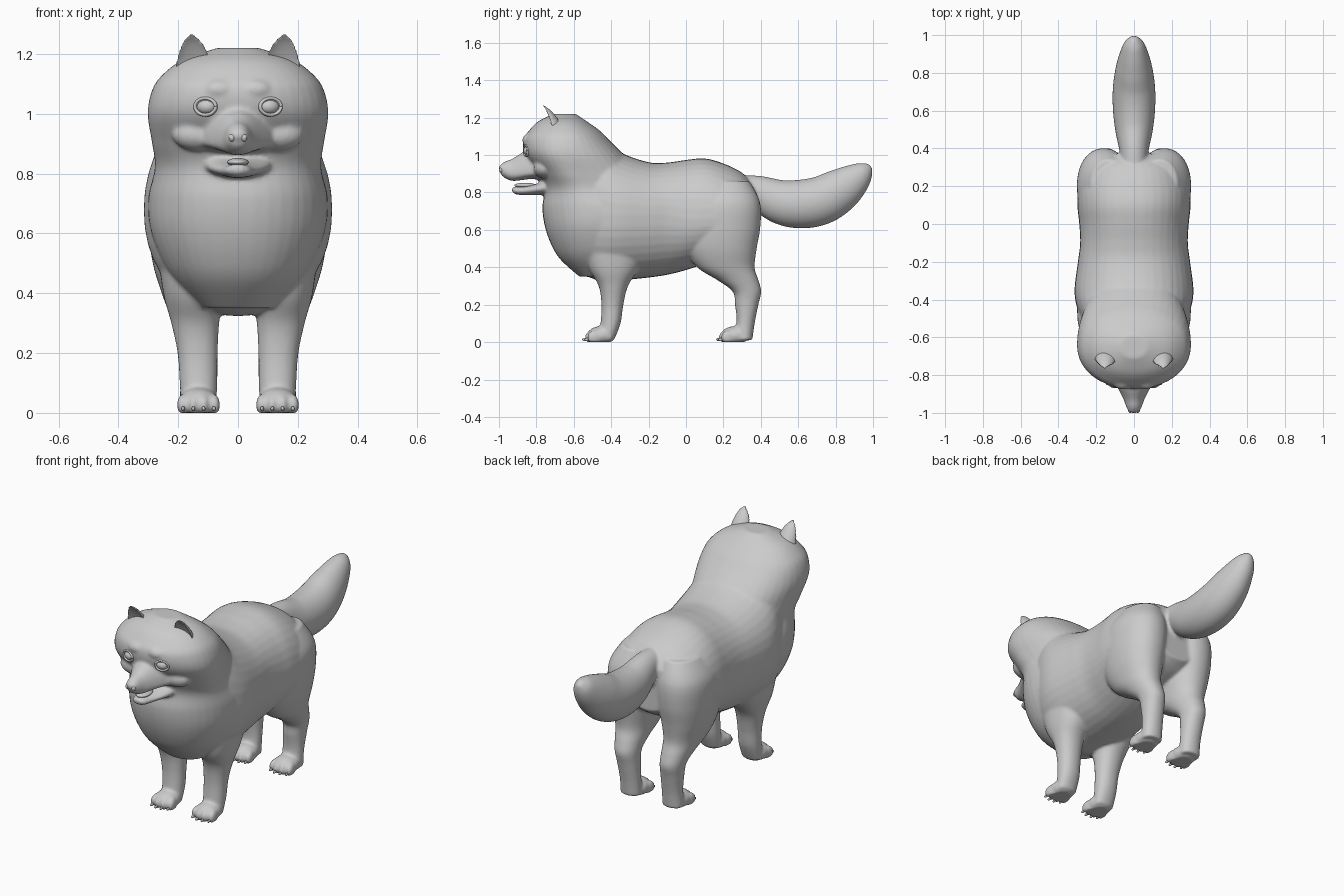
import bpy, bmesh, math
from mathutils import Vector, Matrix

cube = bpy.data.objects.get("Cube")
if cube:
    bpy.data.objects.remove(cube, do_unlink=True)

fur = bpy.data.materials.new("plain_grey")
fur.use_nodes = True
grey = (0.6, 0.6, 0.6, 1)
fur.diffuse_color = grey
fur.node_tree.nodes["Principled BSDF"].inputs["Base Color"].default_value = grey
SEG = 40


def spline(rows, n=6):
    """Smoothly resample rows of numbers."""
    rows = [Vector(r) for r in rows]
    out = []
    for i in range(len(rows) - 1):
        a, b, c, d = rows[max(i - 1, 0)], rows[i], rows[i + 1], rows[min(i + 2, len(rows) - 1)]
        for k in range(n):
            t = k / n
            out.append(b + (c - a) * (t / 2) + (a * 2 - b * 5 + c * 4 - d) * (t * t / 2)
                       + (b * 3 - a - c * 3 + d) * (t ** 3 / 2))
    return out + [rows[-1]]


def skin(bm, rings):
    """Join rings of points into a closed tube."""
    loops = [[bm.verts.new(p) for p in ring] for ring in rings]
    for a, b in zip(loops, loops[1:]):
        for i in range(len(a)):
            j = (i + 1) % len(a)
            bm.faces.new((a[i], a[j], b[j], b[i]))
    bm.faces.new(loops[0])
    bm.faces.new(loops[-1])


def loft(bm, axis, rows, side=1, power=0.93):
    """Rows: position, centre x, half width, low edge, widest point, high edge."""
    rings = []
    for pos, cx, hw, lo, mid, hi in spline(rows):
        ring = []
        for i in range(SEG):
            a = math.tau * i / SEG
            c, s = math.cos(a), math.sin(a)
            x = side * (cx + hw * math.copysign(abs(c) ** power, c))
            w = mid + (hi - mid if s > 0 else mid - lo) * math.copysign(abs(s) ** power, s)
            ring.append((x, pos, w) if axis == "y" else (x, w, pos))
        rings.append(ring)
    skin(bm, rings)


def ball(bm, centre, radii, tilt=0):
    m = Matrix.Translation(centre) @ Matrix.Rotation(tilt, 4, "Z") @ Matrix.Diagonal((*radii, 1))
    bmesh.ops.create_uvsphere(bm, u_segments=24, v_segments=16, radius=1, matrix=m)


def finish(bm, name, voxel=0, smooth=0):
    bmesh.ops.recalc_face_normals(bm, faces=bm.faces[:])
    for f in bm.faces:
        f.smooth = True
    mesh = bpy.data.meshes.new(name)
    bm.to_mesh(mesh)
    bm.free()
    mesh.materials.append(fur)
    obj = bpy.data.objects.new(name, mesh)
    bpy.context.scene.collection.objects.link(obj)
    if voxel:
        r = obj.modifiers.new("fuse", "REMESH")
        r.mode, r.voxel_size, r.use_smooth_shade = "VOXEL", voxel, True
        s = obj.modifiers.new("soften", "SMOOTH")
        s.factor, s.iterations = 0.5, smooth
    return obj


body = bmesh.new()

# Torso
loft(body, "y", [
    (-.55, 0, .26, .36, .68, 1.16), (-.45, 0, .30, .325, .68, 1.10), (-.35, 0, .315, .33, .68, 1.015),
    (-.2, 0, .297, .345, .68, .962), (-.1, 0, .285, .36, .68, .96), (0, 0, .29, .385, .66, .974),
    (.1, 0, .30, .42, .66, .982), (.2, 0, .295, .46, .66, .955), (.3, 0, .25, .5, .68, .905),
    (.37, 0, .15, .55, .7, .83)])

# Chest, mane and skull
loft(body, "z", [
    (.35, 0, .12, -.57, -.46, -.3), (.44, 0, .21, -.67, -.46, -.3), (.52, 0, .26, -.72, -.46, -.25),
    (.62, 0, .295, -.755, -.46, -.22), (.72, 0, .30, -.768, -.47, -.2), (.82, 0, .278, -.757, -.54, -.2),
    (.9, 0, .287, -.79, -.6, -.24), (1, 0, .302, -.86, -.64, -.33), (1.08, 0, .287, -.87, -.645, -.41),
    (1.13, 0, .253, -.84, -.65, -.46), (1.18, 0, .185, -.79, -.65, -.53), (1.22, 0, .07, -.71, -.65, -.59)])

# Muzzle, with nose pad, and the open lower jaw
loft(body, "y", [
    (-.74, 0, .16, .86, .91, 1.03), (-.82, 0, .115, .872, .905, 1.035), (-.88, 0, .08, .866, .9, 1.01),
    (-.93, 0, .055, .862, .9, .98), (-.97, 0, .04, .878, .915, .965), (-.99, 0, .026, .895, .92, .95)], power=1)
loft(body, "y", [
    (-.7, 0, .13, .78, .84, .9), (-.79, 0, .095, .787, .82, .85), (-.86, 0, .06, .785, .812, .834),
    (-.91, 0, .042, .79, .81, .832), (-.93, 0, .02, .802, .815, .828)], power=1)
ball(body, (0, -.982, .928), (.034, .02, .024))

# Tail, sections held square to its curve: y, z, half width, half height
tail = spline([(.27, .845, .06, .05), (.38, .805, .075, .088), (.5, .752, .1, .118), (.61, .738, .112, .13),
               (.72, .757, .112, .13), (.82, .81, .098, .118), (.9, .868, .075, .09), (.955, .915, .05, .055),
               (.985, .942, .015, .018)])
rings = []
for i, (y, z, hw, hh) in enumerate(tail):
    a, b = tail[max(i - 1, 0)], tail[min(i + 1, len(tail) - 1)]
    t = Vector((0, b[0] - a[0], b[1] - a[1])).normalized()
    up = Vector((0, -t.z, t.y))
    rings.append([Vector((0, y, z)) + Vector((hw * math.cos(k * math.tau / SEG), 0, 0))
                  + up * hh * math.sin(k * math.tau / SEG) for k in range(SEG)])
skin(body, rings)

# Legs and paws
front_leg = [(.01, .132, .058, -.47, -.42, -.385), (.1, .132, .063, -.457, -.4, -.35),
             (.2, .135, .067, -.452, -.395, -.335), (.3, .143, .08, -.467, -.39, -.31),
             (.4, .15, .1, -.52, -.39, -.25), (.55, .15, .12, -.56, -.38, -.2)]
hind_leg = [(.01, .135, .06, .24, .31, .355), (.1, .135, .059, .27, .315, .367),
            (.2, .14, .062, .262, .325, .387), (.27, .145, .068, .25, .32, .402),
            (.33, .15, .08, .17, .28, .388), (.4, .155, .1, .06, .22, .367), (.5, .16, .125, 0, .2, .378),
            (.62, .16, .14, 0, .2, .398), (.75, .155, .14, .02, .2, .395), (.86, .13, .1, .08, .2, .34)]
claws = bmesh.new()
for side in (1, -1):
    for leg, paw_y in ((front_leg, -.455), (hind_leg, .26)):
        loft(body, "z", leg, side)
        ball(body, (side * .132, paw_y, .035), (.068, .075, .05))
        for k in (-1.5, -.5, .5, 1.5):
            reach = .05 - .012 * abs(k)
            x = side * .132 + k * .034
            ball(body, (x, paw_y - reach, .026), (.02, .042, .038), k * .1)
            ball(claws, (x, paw_y - reach - .042, .014), (.006, .014, .008), k * .1)
    # Cheek and brow fullness
    ball(body, (side * .13, -.755, .93), (.09, .06, .055))
    ball(body, (side * .06, -.84, 1.08), (.055, .035, .035))
for v in body.verts:
    v.co.z = max(v.co.z, 0)
finish(body, "body", .008, 7)
finish(claws, "claws")

# Ears, cupped towards the front
ears = bmesh.new()
for side in (1, -1):
    loft(ears, "z", [
        (1.1, .148, .066, -.7, -.715, -.64), (1.16, .148, .06, -.704, -.725, -.665),
        (1.2, .15, .05, -.72, -.738, -.69), (1.235, .152, .035, -.74, -.752, -.72),
        (1.255, .154, .02, -.756, -.762, -.744), (1.265, .155, .006, -.765, -.767, -.76)], side, 1)
finish(ears, "ears", .005, 4)

# Eyes, with raised lids
eyes, lids = bmesh.new(), bmesh.new()
for side in (1, -1):
    centre = Vector((side * .105, -.842, 1.024))
    ball(eyes, centre, (.034, .027, .026), side * .3)
    turn = Matrix.Rotation(side * .3, 3, "Z")
    rings = []
    for i in range(SEG + 1):
        a = math.tau * i / SEG
        out = Vector((math.cos(a), 0, math.sin(a)))
        base = Vector((.036 * out.x, -.012, .028 * out.z))
        rings.append([centre + turn @ (base + out * .006 * math.cos(b) + Vector((0, .009 * math.sin(b), 0)))
                      for b in (k * math.tau / 10 for k in range(10))])
    skin(lids, rings)
finish(eyes, "eyes")
finish(lids, "eyelids")

# Tongue and nostril wings
tongue = bmesh.new()
ball(tongue, (0, -.86, .838), (.036, .058, .014))
finish(tongue, "tongue")
wings = bmesh.new()
for side in (1, -1):
    ball(wings, (side * .02, -.988, .92), (.011, .012, .013))
finish(wings, "nostril_wings")
